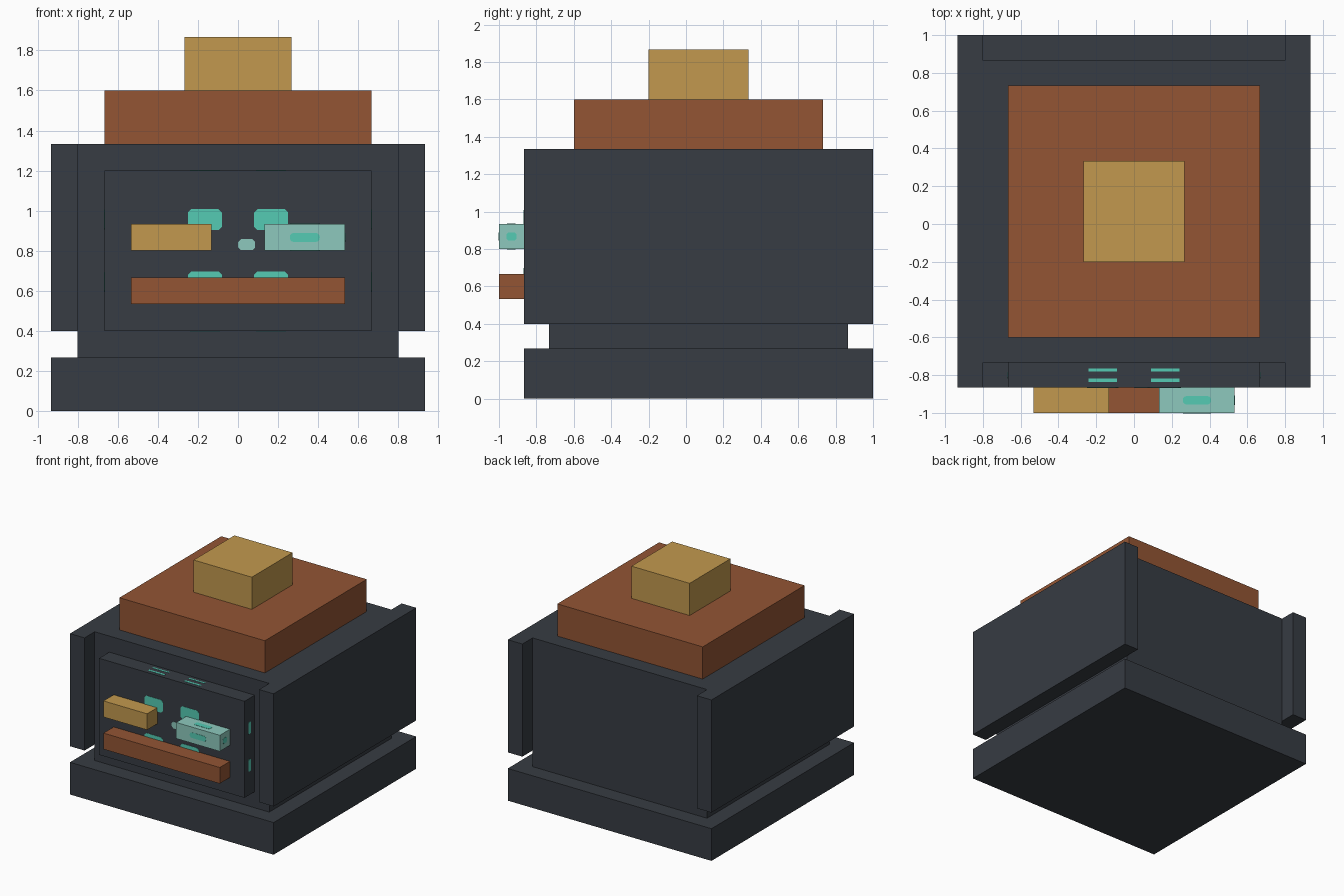
import bpy, bmesh
from mathutils import Vector

cube = bpy.data.objects.get("Cube")
if cube:
    bpy.data.objects.remove(cube, do_unlink=True)

U = 1 / 15  # building unit


def material(name, rgb):
    lin = [((c / 255 + 0.055) / 1.055) ** 2.4 for c in rgb] + [1]
    m = bpy.data.materials.new(name)
    m.use_nodes = True
    m.diffuse_color = lin
    m.node_tree.nodes["Principled BSDF"].inputs["Base Color"].default_value = lin
    return m


slate = material("dark_slate", (55, 60, 67))
brown = material("copper_brown", (147, 85, 52))
gold = material("gold", (194, 153, 78))
mint = material("pale_mint", (141, 201, 189))
teal = material("teal", (85, 203, 180))


def block(name, centre, size, mat, round_axis=None, radius=0, segments=1):
    """Box; edges along round_axis can be bevelled."""
    bm = bmesh.new()
    bmesh.ops.create_cube(bm, size=1)
    for v in bm.verts:
        v.co = Vector(a * b for a, b in zip(v.co, size))
    if round_axis is not None:
        edges = [e for e in bm.edges
                 if abs((e.verts[0].co - e.verts[1].co).normalized()[round_axis]) > 0.9]
        bmesh.ops.bevel(bm, geom=edges, offset=radius, offset_type='OFFSET',
                        segments=segments, profile=0.5, affect='EDGES')
    mesh = bpy.data.meshes.new(name)
    bm.to_mesh(mesh)
    bm.free()
    mesh.materials.append(mat)
    ob = bpy.data.objects.new(name, mesh)
    ob.location = centre
    bpy.context.collection.objects.link(ob)
    return ob


def part(name, x, y, z, mat):
    """Box from unit ranges."""
    spans = (x, y, z)
    return block(name, [(a + b) / 2 * U for a, b in spans],
                 [(b - a) * U for a, b in spans], mat)


# Main masses
part("base", (-14, 14), (-13, 15), (0, 4), slate)
part("body", (-12, 12), (-11, 13), (4, 20), slate)
part("front_panel", (-10, 10), (-13, -11), (6, 18), slate)
for side, x in (("right", (-14, -12)), ("left", (12, 14))):
    part(side + "_side_panel", x, (-13, 15), (6, 20), slate)
part("roof", (-10, 10), (-9, 11), (20, 24), brown)
part("roof_cap", (-4, 4), (-3, 5), (24, 28), gold)

# Bars on the front
part("gold_bar", (-8, -2), (-15, -13), (12, 14), gold)
part("mint_bar", (2, 8), (-15, -13), (12, 14), mint)
part("brown_bar", (-8, 8), (-15, -13), (8, 10), brown)

# Thin painted marks on the front panel
T = 0.004
panel_y, panel_z = -12 * U, 12 * U
for sx, side in ((-1, "right"), (1, "left")):
    for sz, level in ((-1, "lower"), (1, "upper")):
        tag = f"{side}_{level}_mark"
        block("front_" + tag, (sx * 0.165, -13 * U, panel_z + sz * 0.155),
              (0.168, T, 0.105), teal, 1, 0.016)
        block("side_" + tag, (sx * 10 * U, panel_y, panel_z + sz * 0.155),
              (T, 0.034, 0.1), teal, 0, 0.006)
        block("edge_" + tag, (sx * 0.165, panel_y - 0.027, panel_z + sz * 6 * U),
              (0.15, 0.018, T), teal)
        block("edge_rear_" + tag, (sx * 0.165, panel_y + 0.027, panel_z + sz * 6 * U),
              (0.15, 0.014, T), teal)
block("centre_mark", (0.043, -13 * U, 0.83), (0.085, T, 0.055), mint, 1, 0.014)

# Teal spots on the mint bar
bar = Vector((5, -14, 13)) * U
block("bar_front_spot", bar - Vector((0, U, 0)), (0.15, T, 0.045), teal, 1, 0.02, 3)
for s, end, face in ((-1, "right", "bottom"), (1, "left", "top")):
    block(f"bar_{end}_spot", bar + Vector((s * 3 * U, 0, 0)),
          (T, 0.052, 0.045), teal, 0, 0.01)
    block(f"bar_{face}_spot", bar + Vector((0, 0, s * U)),
          (0.15, 0.045, T), teal, 2, 0.02, 3)
